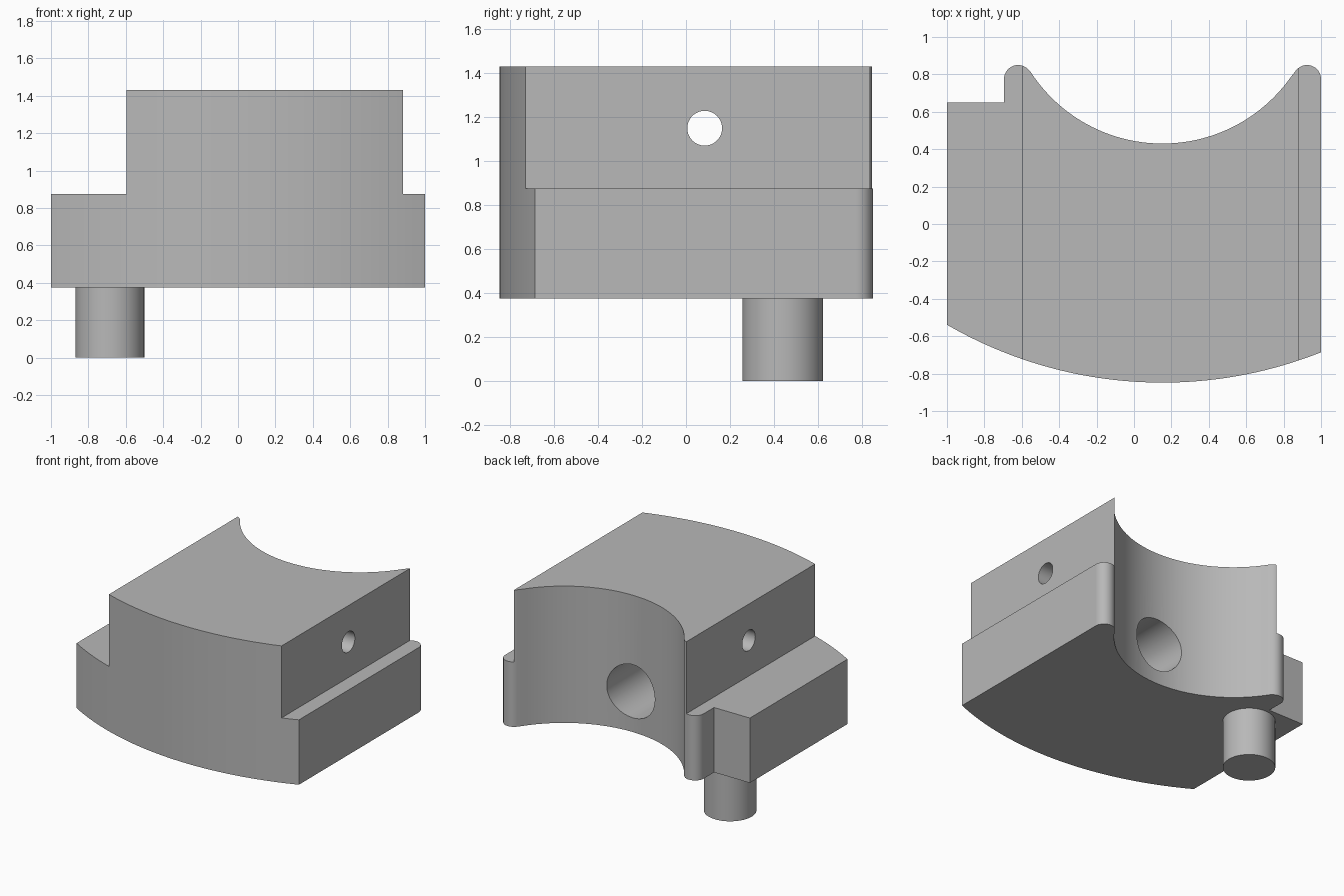
import bpy, bmesh, math
from mathutils import Matrix

cube = bpy.data.objects.get("Cube")
if cube:
    bpy.data.objects.remove(cube, do_unlink=True)

grey = bpy.data.materials.new("plain grey")
grey.use_nodes = True
colour = (0.48, 0.48, 0.48, 1)
grey.diffuse_color = colour
grey.node_tree.nodes["Principled BSDF"].inputs["Base Color"].default_value = colour


def finish(name, bm):
    bmesh.ops.recalc_face_normals(bm, faces=bm.faces)
    mesh = bpy.data.meshes.new(name)
    bm.to_mesh(mesh)
    bm.free()
    mesh.materials.append(grey)
    obj = bpy.data.objects.new(name, mesh)
    bpy.context.collection.objects.link(obj)
    return obj


def arc(cx, cy, r, start, end, steps):
    angles = [math.radians(start + (end - start) * i / steps) for i in range(steps + 1)]
    return [(cx + r * math.cos(a), cy + r * math.sin(a)) for a in angles]


def prism(name, outline, z0, z1):
    bm = bmesh.new()
    face = bm.faces.new([bm.verts.new((x, y, z0)) for x, y in outline])
    top = bmesh.ops.extrude_face_region(bm, geom=[face])["geom"]
    verts = [v for v in top if isinstance(v, bmesh.types.BMVert)]
    bmesh.ops.translate(bm, verts=verts, vec=(0, 0, z1 - z0))
    return finish(name, bm)


def cylinder(name, centre, r, length, axis="Z"):
    turn = {"X": Matrix.Rotation(math.pi / 2, 4, "Y"),
            "Y": Matrix.Rotation(math.pi / 2, 4, "X"), "Z": Matrix()}[axis]
    bm = bmesh.new()
    bmesh.ops.create_cone(bm, cap_ends=True, segments=64, radius1=r, radius2=r,
                          depth=length, matrix=Matrix.Translation(centre) @ turn)
    return finish(name, bm)


def box(name, x0, x1, z0, z1):
    return prism(name, [(x0, -2), (x1, -2), (x1, 2), (x0, 2)], z0, z1)


def smooth(obj):
    bpy.ops.object.select_all(action="DESELECT")
    obj.select_set(True)
    bpy.context.view_layer.objects.active = obj
    bpy.ops.object.shade_smooth_by_angle(angle=math.radians(25))
    weighted = obj.modifiers.new("weighted normals", "WEIGHTED_NORMAL")
    weighted.keep_sharp = True


# Plan outline: bowed front, rounded horns and a concave back
mid, front_r, back_r, horn_r = 0.152, 2.3, 0.84, 0.075
front_cy, back_cy, horn_y = -0.848 + front_r, 1.27, 0.775
left_end = math.degrees(math.asin((-1 - mid) / front_r)) - 90
right_end = math.degrees(math.asin((1 - mid) / front_r)) - 90
lean = math.degrees(math.atan2(back_cy - horn_y, 0.773))
outline = arc(mid, front_cy, front_r, left_end, right_end, 40)
outline += arc(0.925, horn_y, horn_r, 0, 180 - lean, 18)
outline += arc(mid, back_cy, back_r, -lean, lean - 180, 48)[1:]
outline += arc(-0.62, horn_y, horn_r, lean, 180, 18)[1:]
outline += [(-0.695, 0.65), (-1, 0.65)]
block = prism("clamp_block", outline, 0.375, 1.43)

# Side shelves, cross hole and blind bore
cutters = [
    box("wide_shelf_cutter", -2, -0.595, 0.875, 2),
    box("narrow_shelf_cutter", 0.882, 2, 0.875, 2),
    cylinder("cross_hole_cutter", (0, 0.085, 1.15), 0.079, 4, "X"),
    cylinder("back_bore_cutter", (mid, 0.35, 0.69), 0.205, 1.1, "Y"),
]
bpy.context.view_layer.objects.active = block
for cutter in cutters:
    cut = block.modifiers.new(cutter.name, "BOOLEAN")
    cut.operation = "DIFFERENCE"
    cut.solver = "EXACT"
    cut.object = cutter
    bpy.ops.object.modifier_apply(modifier=cut.name)
    bpy.data.objects.remove(cutter, do_unlink=True)
smooth(block)

# Locating peg under the wide shelf
peg = cylinder("locating_peg", (-0.685, 0.44, 0.19), 0.184, 0.38)
smooth(peg)
